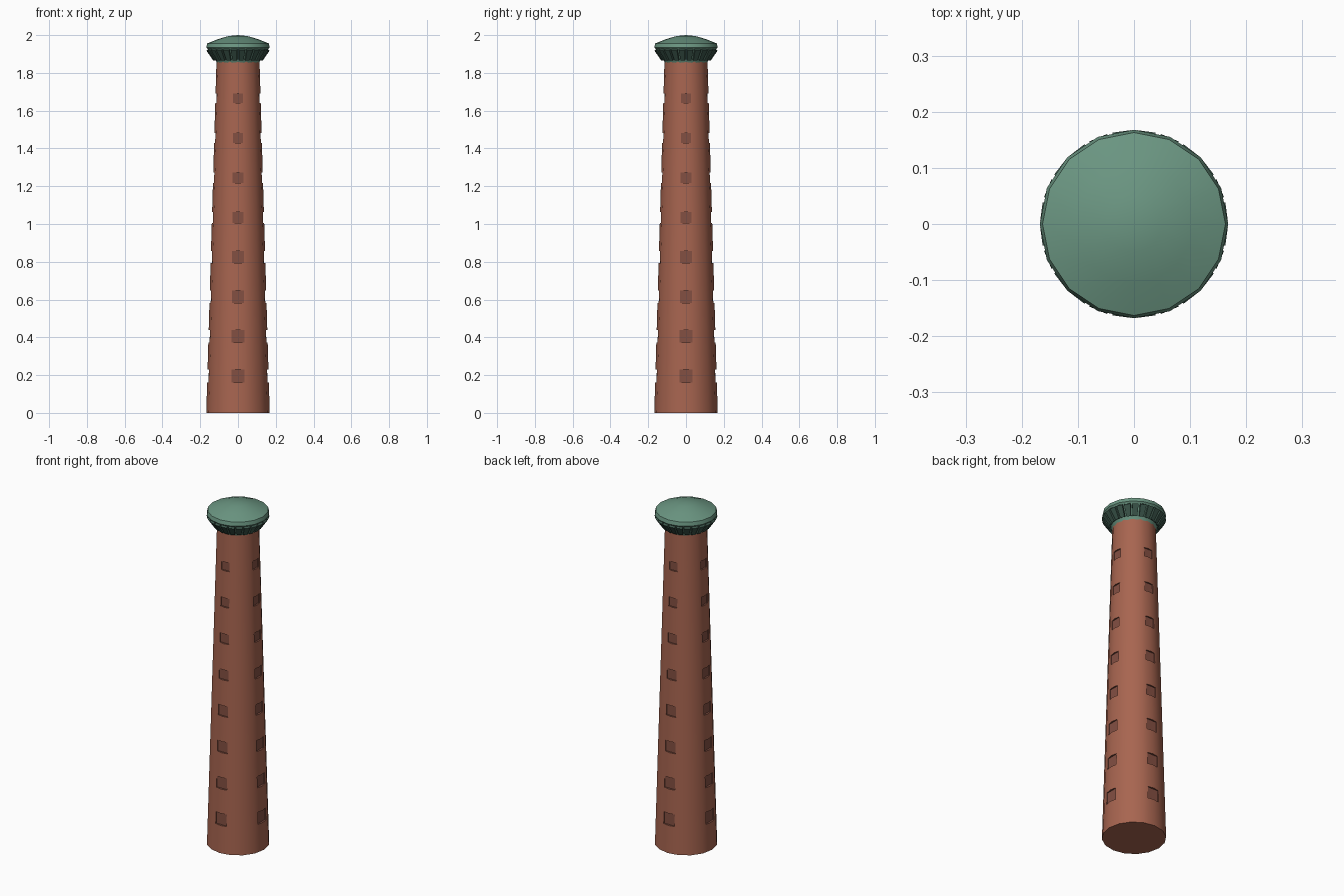
import bpy, bmesh, math
from mathutils import Vector

if "Cube" in bpy.data.objects:
    bpy.data.objects.remove(bpy.data.objects["Cube"])


def material(name, rgb):
    m = bpy.data.materials.new(name)
    m.diffuse_color = (*rgb, 1)
    m.use_nodes = True
    m.node_tree.nodes["Principled BSDF"].inputs["Base Color"].default_value = m.diffuse_color
    return m


BRICK = material("brick red", (0.39, 0.13, 0.08))
WINDOW = material("dark brick", (0.23, 0.08, 0.055))
GREEN = material("copper green", (0.147, 0.305, 0.223))
DARK = material("dark green", (0.045, 0.095, 0.072))


def finish(bm, name, mats):
    bmesh.ops.recalc_face_normals(bm, faces=bm.faces)
    me = bpy.data.meshes.new(name)
    bm.to_mesh(me)
    bm.free()
    ob = bpy.data.objects.new(name, me)
    bpy.context.collection.objects.link(ob)
    for m in mats:
        me.materials.append(m)
    bpy.ops.object.select_all(action='DESELECT')
    ob.select_set(True)
    bpy.context.view_layer.objects.active = ob
    bpy.ops.object.shade_smooth_by_angle(angle=math.radians(30))
    return ob


def lathe(bm, profile, angles, shape=lambda a: 1.0):
    """Stack rings of (radius, z); radius 0 closes the ring to a point."""
    rows, faces = [], []
    n = len(angles)
    for r, z in profile:
        if r == 0:
            rows.append([bm.verts.new((0, 0, z))] * n)
        else:
            rows.append([bm.verts.new((r * shape(a) * math.cos(a), r * shape(a) * math.sin(a), z))
                         for a in angles])
    for lo, hi in zip(rows, rows[1:]):
        band = []
        for i in range(n):
            j = (i + 1) % n
            vs = list(dict.fromkeys((lo[i], lo[j], hi[j], hi[i])))
            band.append(bm.faces.new(vs))
        faces.append(band)
    return faces


def circle(n):
    return [math.tau * i / n for i in range(n)]


# Tapered sixteen-sided shaft with four columns of recessed windows
BASE_R, TOP_R, TOP_Z = 0.168, 0.114, 1.86
STEP = math.tau / 16
HALF = math.radians(12.8)


def radius(z):
    return BASE_R + (TOP_R - BASE_R) * z / TOP_Z


def sixteen_gon(a):
    return math.cos(STEP / 2) / math.cos(a % STEP - STEP / 2)


angles = [q * math.pi / 2 + a for q in range(4)
          for a in (0, HALF, STEP, 2 * STEP, 3 * STEP, 4 * STEP - HALF)]
heights = [0]
for i in range(8):
    z = 0.195 + 0.21 * i
    h = 0.215 * radius(z)
    heights += [z - h, z + h]
heights.append(TOP_Z)

bm = bmesh.new()
bands = lathe(bm, [(0, 0)] + [(radius(z), z) for z in heights], angles, sixteen_gon)
for band in bands[2::2]:
    for q in range(4):
        pair = [band[q * 6], band[q * 6 - 1]]
        out = Vector((math.cos(q * math.pi / 2), math.sin(q * math.pi / 2), 0))
        new = bmesh.ops.extrude_face_region(bm, geom=pair)["geom"]
        verts = [v for v in new if isinstance(v, bmesh.types.BMVert)]
        # flat back wall, just behind the shaft surface
        depth = min(v.co.dot(out) for v in verts) - 0.004
        for v in verts:
            v.co += out * (depth - v.co.dot(out))
        for v in verts:
            for f in v.link_faces:
                f.material_index = 1
        bmesh.ops.delete(bm, geom=[f for f in pair if f.is_valid], context='FACES_ONLY')
finish(bm, "shaft", [BRICK, WINDOW])

# Flared collar with a ring of dark slots
bm = bmesh.new()
bands = lathe(bm, [(0.112, 1.853), (0.119, 1.868), (0.160, 1.928)], circle(24))
bmesh.ops.recalc_face_normals(bm, faces=bm.faces)
slots = bands[1]
bmesh.ops.inset_individual(bm, faces=slots, thickness=0.005, depth=0.0)
bmesh.ops.inset_individual(bm, faces=slots, thickness=0.0005, depth=-0.012)
for f in slots:
    f.material_index = 1
    for e in f.edges:
        for g in e.link_faces:
            g.material_index = 1
finish(bm, "slotted_collar", [GREEN, DARK])

# Rim and shallow domed roof
bm = bmesh.new()
lathe(bm, [(0, 1.926), (0.160, 1.926), (0.168, 1.934), (0.163, 1.956),
           (0.105, 1.979), (0.05, 1.995), (0, 2.0)], circle(16))
finish(bm, "domed_roof", [GREEN])
